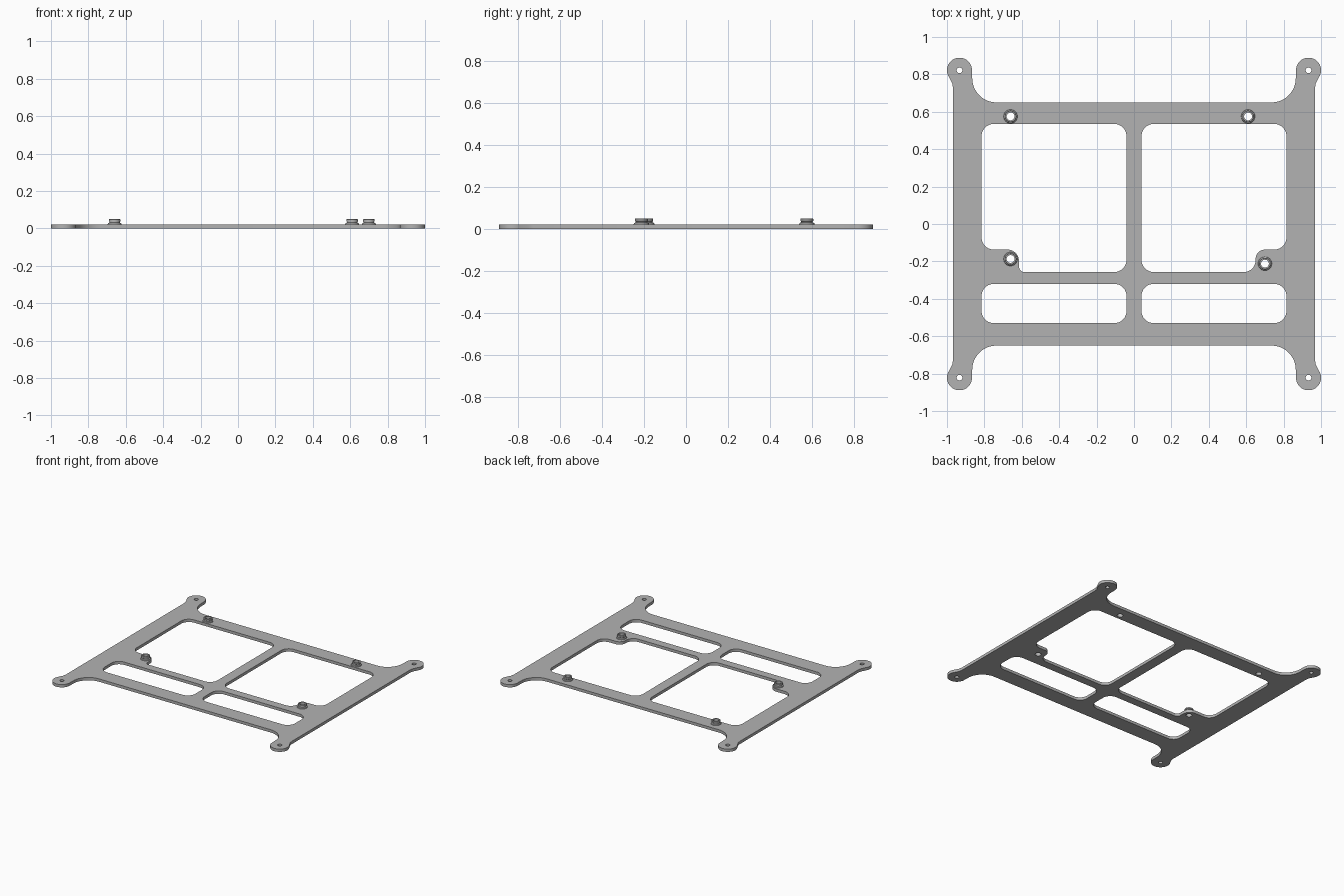
import bpy
import bmesh
import math
from mathutils import Vector

cube = bpy.data.objects.get("Cube")
if cube:
    bpy.data.objects.remove(cube, do_unlink=True)

T = 0.022  # plate thickness
EAR_X, EAR_Y, EAR_R = 0.933, 0.822, 0.067
BOSSES = [(-0.66, 0.575), (0.61, 0.575), (-0.66, -0.187), (0.70, -0.212)]

grey = bpy.data.materials.new("Sheet metal grey")
grey.use_nodes = True
grey.diffuse_color = (0.45, 0.45, 0.45, 1)
grey.node_tree.nodes["Principled BSDF"].inputs["Base Color"].default_value = (0.45, 0.45, 0.45, 1)


def arc(cx, cy, r, a0, a1, n=12):
    """Points on an arc, angles in degrees."""
    angles = [math.radians(a0 + (a1 - a0) * i / n) for i in range(n + 1)]
    return [(cx + r * math.cos(a), cy + r * math.sin(a)) for a in angles]


def circle(cx, cy, r, n=32):
    return arc(cx, cy, r, 0, 360, n)[:-1]


def rounded(corners, steps=8):
    """Fillet each (x, y, radius) corner of a closed polygon."""
    pts = []
    for i, (x, y, r) in enumerate(corners):
        p = Vector((x, y))
        a = (Vector(corners[i - 1][:2]) - p).normalized()
        b = (Vector(corners[(i + 1) % len(corners)][:2]) - p).normalized()
        half = a.angle(b) / 2
        centre = p + (a + b).normalized() * (r / math.sin(half))
        start = p + a * (r / math.tan(half)) - centre
        end = p + b * (r / math.tan(half)) - centre
        for k in range(steps + 1):
            d = start.lerp(end, k / steps).normalized() * r
            pts.append(tuple(centre + d))
    return pts


def finish(obj, angle):
    obj.data.materials.clear()
    obj.data.materials.append(grey)
    bpy.ops.object.select_all(action='DESELECT')
    obj.select_set(True)
    bpy.context.view_layer.objects.active = obj
    bpy.ops.object.shade_smooth_by_angle(angle=math.radians(angle))


def plate(name, loops):
    """Extrude filled outlines, with inner loops left as holes."""
    curve = bpy.data.curves.new(name + "_outline", 'CURVE')
    curve.dimensions = '2D'
    curve.fill_mode = 'BOTH'
    curve.extrude = T / 2
    for pts in loops:
        spline = curve.splines.new('POLY')
        spline.points.add(len(pts) - 1)
        for sp, (x, y) in zip(spline.points, pts):
            sp.co = (x, y, 0, 1)
        spline.use_cyclic_u = True
    helper = bpy.data.objects.new(name + "_outline", curve)
    bpy.context.collection.objects.link(helper)
    bpy.context.view_layer.update()
    graph = bpy.context.evaluated_depsgraph_get()
    mesh = bpy.data.meshes.new_from_object(helper.evaluated_get(graph))
    bpy.data.objects.remove(helper, do_unlink=True)
    bm = bmesh.new()
    bm.from_mesh(mesh)
    bmesh.ops.remove_doubles(bm, verts=bm.verts, dist=1e-5)
    bmesh.ops.translate(bm, verts=bm.verts, vec=(0, 0, T / 2))
    bmesh.ops.recalc_face_normals(bm, faces=bm.faces)
    bm.to_mesh(mesh)
    bm.free()
    obj = bpy.data.objects.new(name, mesh)
    bpy.context.collection.objects.link(obj)
    finish(obj, 30)


def lathe(name, x, y, profile, n=32):
    """Revolve a closed (radius, z) profile around a vertical axis."""
    bm = bmesh.new()
    rings = [[bm.verts.new((px, py, z)) for px, py in circle(x, y, r, n)] for r, z in profile]
    for i, ring in enumerate(rings):
        prev = rings[i - 1]
        for k in range(n):
            j = (k + 1) % n
            bm.faces.new((prev[k], prev[j], ring[j], ring[k]))
    bmesh.ops.recalc_face_normals(bm, faces=bm.faces)
    mesh = bpy.data.meshes.new(name)
    bm.to_mesh(mesh)
    bm.free()
    obj = bpy.data.objects.new(name, mesh)
    bpy.context.collection.objects.link(obj)
    finish(obj, 30)


# One corner of the frame: fillet, rounded ear and taper into the side
corner = arc(0.735, 0.78, 0.13, -90, 0)
corner += arc(EAR_X, EAR_Y, EAR_R, 180, -25, 24)
corner += [(0.972, 0.752), (0.967, 0.725)]

# Mirror the corner around the frame
outline = list(corner)
outline += [(x, -y) for x, y in reversed(corner)]
outline += [(-x, -y) for x, y in corner]
outline += [(-x, y) for x, y in reversed(corner)]

# Upper windows step around the lower mounting bosses
X0, X1, TOP, LOW, STEP = 0.04, 0.815, 0.535, -0.257, -0.137
right_window = rounded([(X0, LOW, 0.065), (0.65, LOW, 0.062), (0.65, STEP, 0.05),
                        (X1, STEP, 0.065), (X1, TOP, 0.065), (X0, TOP, 0.065)])
left_window = rounded([(-X0, LOW, 0.065), (-0.615, LOW, 0.03), (-0.615, STEP, 0.06),
                       (-X1, STEP, 0.065), (-X1, TOP, 0.065), (-X0, TOP, 0.065)])

# Lower slots
slot = rounded([(X0, -0.53, 0.065), (X1, -0.53, 0.065), (X1, -0.32, 0.065), (X0, -0.32, 0.065)])

loops = [outline, right_window, left_window, slot, [(-x, y) for x, y in slot]]
loops += [circle(sx * EAR_X, sy * EAR_Y, 0.015) for sx in (-1, 1) for sy in (-1, 1)]
loops += [circle(x, y, 0.021) for x, y in BOSSES]
plate("frame_plate", loops)

# Hollow threaded bosses: flange, neck and collar
boss = [(0.021, T), (0.037, T), (0.035, 0.028), (0.028, 0.031), (0.028, 0.036),
        (0.031, 0.038), (0.031, 0.047), (0.029, 0.049), (0.021, 0.049)]
for i, (x, y) in enumerate(BOSSES):
    lathe(f"mounting_boss_{i + 1}", x, y, boss)
